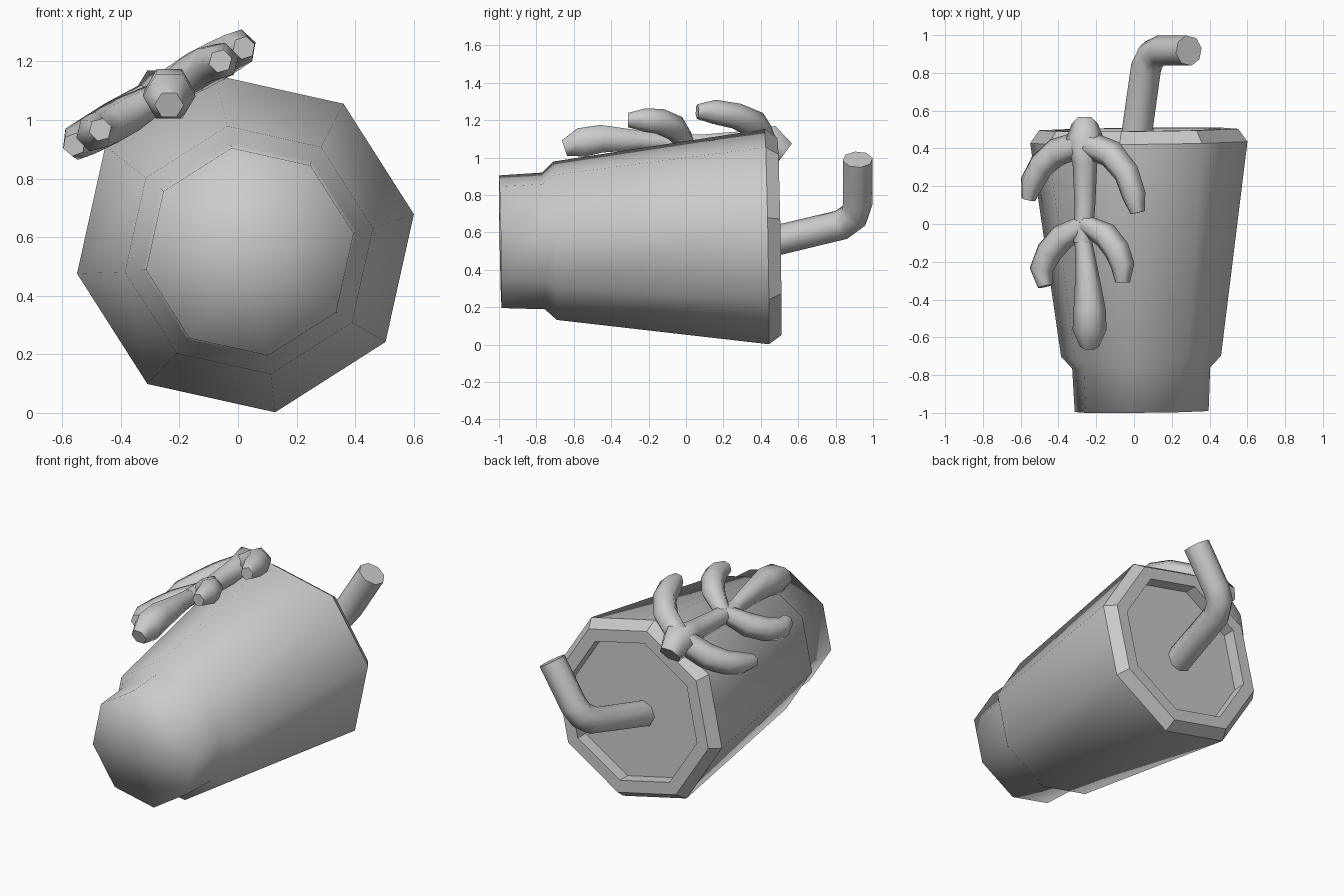
import bpy, bmesh, math

cube = bpy.data.objects.get("Cube")
if cube:
    bpy.data.objects.remove(cube, do_unlink=True)

grey = bpy.data.materials.new("plain_grey")
grey.use_nodes = True
grey.diffuse_color = (0.6, 0.6, 0.6, 1)
grey.node_tree.nodes["Principled BSDF"].inputs["Base Color"].default_value = (0.6, 0.6, 0.6, 1)


def octagon(bm, y, r):
    """Eight-sided ring around the slightly tilted cup axis."""
    ring = []
    for i in range(8):
        a = math.radians(10 + 45 * i)
        dx, dz = r * math.cos(a), r * math.sin(a)
        ring.append(bm.verts.new((0.03 - 0.0105 * y + dx,
                                  y + 0.0105 * dx - 0.019 * dz,
                                  0.569 + 0.019 * y + dz)))
    return ring


def lathe(name, profile, cap, smooth):
    """Join octagon rings and close the first or last one with a fan."""
    bm = bmesh.new()
    rings = [octagon(bm, y, r) for y, r in profile]
    for a, b in zip(rings, rings[1:]):
        for i in range(8):
            j = (i + 1) % 8
            bm.faces.new((a[i], a[j], b[j], b[i]))
    bmesh.ops.poke(bm, faces=[bm.faces.new(rings[cap])])
    bmesh.ops.recalc_face_normals(bm, faces=bm.faces)
    for f in bm.faces:
        f.smooth = smooth
    me = bpy.data.meshes.new(name)
    bm.to_mesh(me)
    bm.free()
    me.materials.append(grey)
    ob = bpy.data.objects.new(name, me)
    bpy.context.collection.objects.link(ob)
    return ob


def tube(name, points, radii, resolution):
    """Capped tube through the points, with a radius at each."""
    cu = bpy.data.curves.new(name, "CURVE")
    cu.dimensions = "3D"
    cu.bevel_depth = 1
    cu.bevel_resolution = resolution
    cu.use_fill_caps = True
    sp = cu.splines.new("POLY")
    sp.points.add(len(points) - 1)
    for p, co, r in zip(sp.points, points, radii):
        p.co = (*co, 1)
        p.radius = r
    cu.materials.append(grey)
    ob = bpy.data.objects.new(name, cu)
    bpy.context.collection.objects.link(ob)
    bpy.ops.object.select_all(action="DESELECT")
    ob.select_set(True)
    bpy.context.view_layer.objects.active = ob
    bpy.ops.object.convert(target="MESH")
    bpy.ops.object.shade_smooth_by_angle(angle=math.radians(62))
    return bpy.context.object


# Cup body with a stepped, narrower base
lathe("cup_body", [(-0.993, 0.36), (-0.762, 0.371), (-0.7, 0.43), (0.432, 0.584)], 0, True)

# Lid with a chamfered rim and a recessed disc
lathe("cup_lid", [(0.432, 0.584), (0.5, 0.535), (0.5, 0.455), (0.42, 0.455)], -1, False)

# Bent straw
tube("straw", [(0.005, 0.41, 0.54), (0.064, 0.83, 0.64), (0.098, 0.9, 0.69),
               (0.14, 0.918, 0.75), (0.29, 0.918, 0.99)],
     [0.081] * 5, 2)


def sprig(name, points, radii):
    """Part of the sprig, laid on a plane that slopes down to the right side."""
    return tube(name, [(x, y, 1.235 + 0.57 * x + h) for x, y, h in points], radii, 1)


# Sprig: stem, two pairs of drooping leaves and a long end leaf
sprig("sprig_stem", [(-0.26, 0.53, -0.06), (-0.26, 0.45, 0), (-0.26, 0.32, 0),
                     (-0.26, 0.1, -0.01), (-0.27, -0.1, 0)],
      [0.07, 0.1, 0.065, 0.055, 0.05])
sprig("upper_left_leaf", [(-0.26, 0.43, 0), (-0.12, 0.37, 0.01), (-0.04, 0.27, 0.01),
                          (0.0, 0.15, 0.01), (0.02, 0.06, 0)],
      [0.07, 0.075, 0.07, 0.066, 0.04])
sprig("upper_right_leaf", [(-0.26, 0.43, 0), (-0.41, 0.38, 0), (-0.49, 0.31, 0),
                           (-0.54, 0.22, 0), (-0.56, 0.13, 0)],
      [0.07, 0.075, 0.07, 0.066, 0.04])
sprig("lower_left_leaf", [(-0.26, 0.0, 0), (-0.15, -0.06, 0.01), (-0.09, -0.14, 0.01),
                          (-0.06, -0.22, 0), (-0.06, -0.31, 0)],
      [0.05, 0.07, 0.07, 0.065, 0.04])
sprig("lower_right_leaf", [(-0.26, 0.0, 0), (-0.38, -0.07, 0), (-0.45, -0.15, 0),
                           (-0.49, -0.24, 0), (-0.47, -0.33, 0)],
      [0.05, 0.07, 0.07, 0.065, 0.04])
sprig("end_leaf", [(-0.27, -0.08, 0), (-0.25, -0.25, 0), (-0.235, -0.45, 0),
                   (-0.235, -0.56, -0.02), (-0.235, -0.65, -0.05)],
      [0.045, 0.06, 0.085, 0.09, 0.05])
